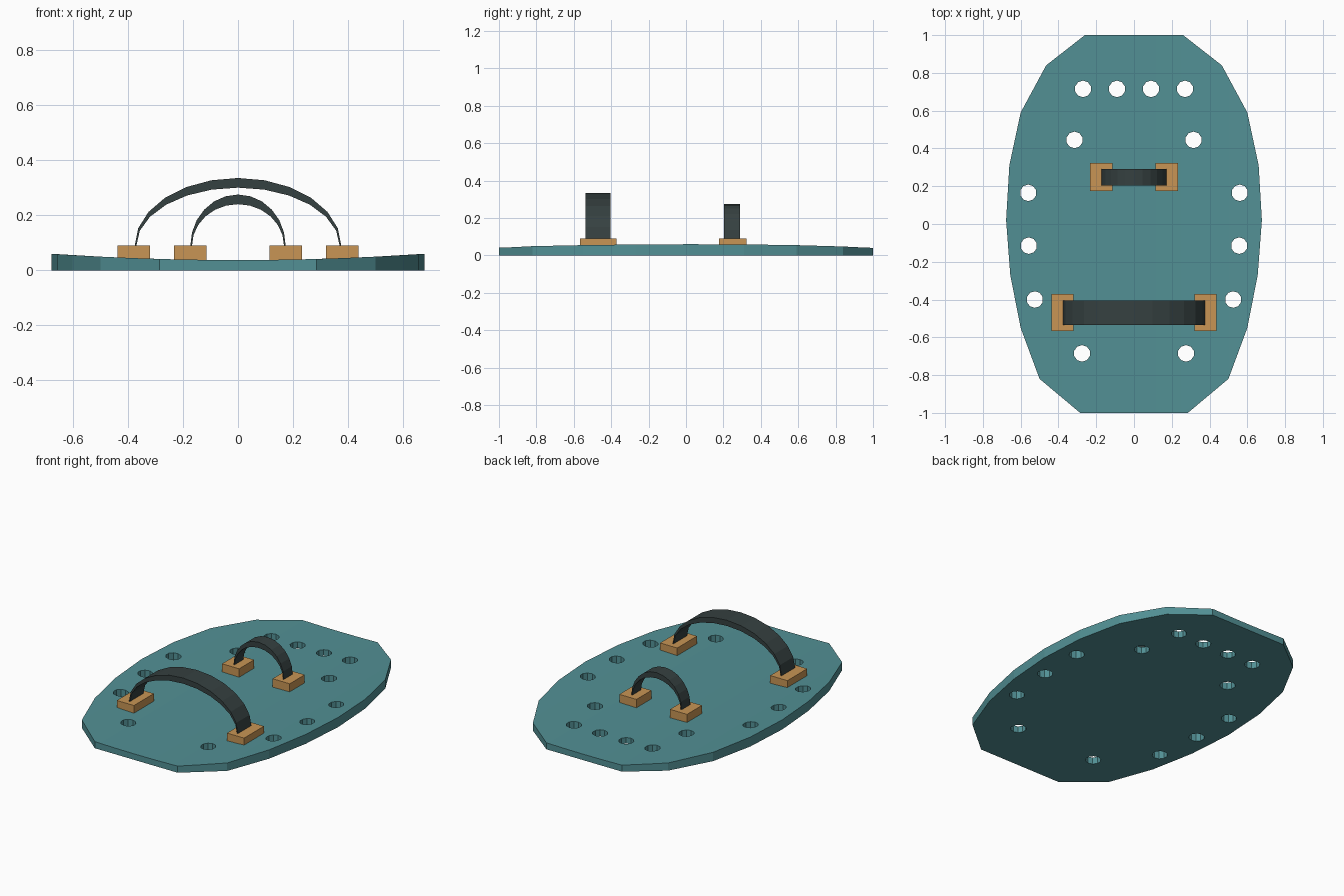
import bpy, bmesh, math
from mathutils import Matrix, Vector

if "Cube" in bpy.data.objects:
    bpy.data.objects.remove(bpy.data.objects["Cube"])


def material(name, rgb):
    m = bpy.data.materials.new(name)
    m.diffuse_color = (*rgb, 1)
    m.use_nodes = True
    m.node_tree.nodes["Principled BSDF"].inputs["Base Color"].default_value = m.diffuse_color
    return m


TEAL = material("teal plastic", (0.085, 0.28, 0.30))
TAN = material("tan block", (0.58, 0.30, 0.09))
BLACK = material("dark strap", (0.036, 0.052, 0.052))


def make(name, bm, mat):
    bmesh.ops.recalc_face_normals(bm, faces=bm.faces)
    me = bpy.data.meshes.new(name)
    bm.to_mesh(me)
    bm.free()
    me.materials.append(mat)
    ob = bpy.data.objects.new(name, me)
    bpy.context.collection.objects.link(ob)
    return ob


def dish(x):
    return 0.037 + 0.05 * x * x


# Paddle plate: mirrored outline, flat underside, top dished across x
half = [(0.26, 1), (0.465, 0.84), (0.60, 0.59), (0.66, 0.31), (0.677, 0.02),
        (0.655, -0.27), (0.60, -0.55), (0.50, -0.82), (0.285, -1)]
outline = half + [(-x, y) for x, y in reversed(half)]
bm = bmesh.new()
base = bm.faces.new([bm.verts.new((x, y, 0)) for x, y in outline])
top = bmesh.ops.extrude_face_region(bm, geom=[base])["geom"]
bmesh.ops.translate(bm, vec=(0, 0, 0.05), verts=[v for v in top if isinstance(v, bmesh.types.BMVert)])
for x in (-0.5, -0.38, -0.25, -0.12, 0, 0.12, 0.25, 0.38, 0.5):
    bmesh.ops.bisect_plane(bm, geom=bm.verts[:] + bm.edges[:] + bm.faces[:],
                           plane_co=(x, 0, 0), plane_no=(1, 0, 0))
for v in bm.verts:
    if v.co.z > 0.02:
        v.co.z = dish(v.co.x)
bmesh.ops.triangulate(bm, faces=bm.faces)
plate = make("paddle_plate", bm, TEAL)

# Drain holes cut through the plate
holes = [(0.09, 0.715), (0.27, 0.715), (0.315, 0.445), (0.56, 0.165),
         (0.557, -0.115), (0.525, -0.4), (0.275, -0.685)]
bm = bmesh.new()
for x, y in holes:
    for s in (-1, 1):
        bmesh.ops.create_cone(bm, cap_ends=True, segments=10, radius1=0.044, radius2=0.044,
                              depth=0.4, matrix=Matrix.Translation((s * x, y, 0.03)))
cutter = make("hole_cutter", bm, TEAL)
cutter.hide_render = True
mod = plate.modifiers.new("holes", "BOOLEAN")
mod.object = cutter
mod.operation = "DIFFERENCE"
mod.solver = "EXACT"
bpy.context.view_layer.objects.active = plate
bpy.ops.object.modifier_apply(modifier=mod.name)
bpy.data.objects.remove(cutter)


# Strap anchor block
def block(name, x, y, depth):
    bm = bmesh.new()
    bmesh.ops.create_cube(bm, size=1)
    for v in bm.verts:
        v.co = Vector((x + v.co.x * 0.118, y + v.co.y * depth, 0.06 + v.co.z * 0.06))
    make(name, bm, TAN)


# Arched strap: two half ellipses that meet thinly at the anchors
def strap(name, radius, rise, thick, y0, y1):
    n = 12
    bm = bmesh.new()
    rows = []
    for i in range(n + 1):
        a = math.pi * i / n
        c, s = math.cos(a), math.sin(a)
        rows.append([bm.verts.new((r * c, y, 0.089 + h * s))
                     for r, h, y in ((radius, rise, y0), (radius, rise, y1),
                                     (radius - 0.006, rise - thick, y1),
                                     (radius - 0.006, rise - thick, y0))])
    for p, q in zip(rows, rows[1:]):
        for k in range(4):
            bm.faces.new((p[k], p[(k + 1) % 4], q[(k + 1) % 4], q[k]))
    bm.faces.new(rows[0])
    bm.faces.new(rows[-1])
    make(name, bm, BLACK)


for side, s in (("left", -1), ("right", 1)):
    block("wrist_block_" + side, s * 0.379, -0.468, 0.195)
    block("finger_block_" + side, s * 0.174, 0.249, 0.147)
strap("wrist_strap", 0.375, 0.246, 0.035, -0.536, -0.404)
strap("finger_strap", 0.173, 0.186, 0.035, 0.204, 0.29)
